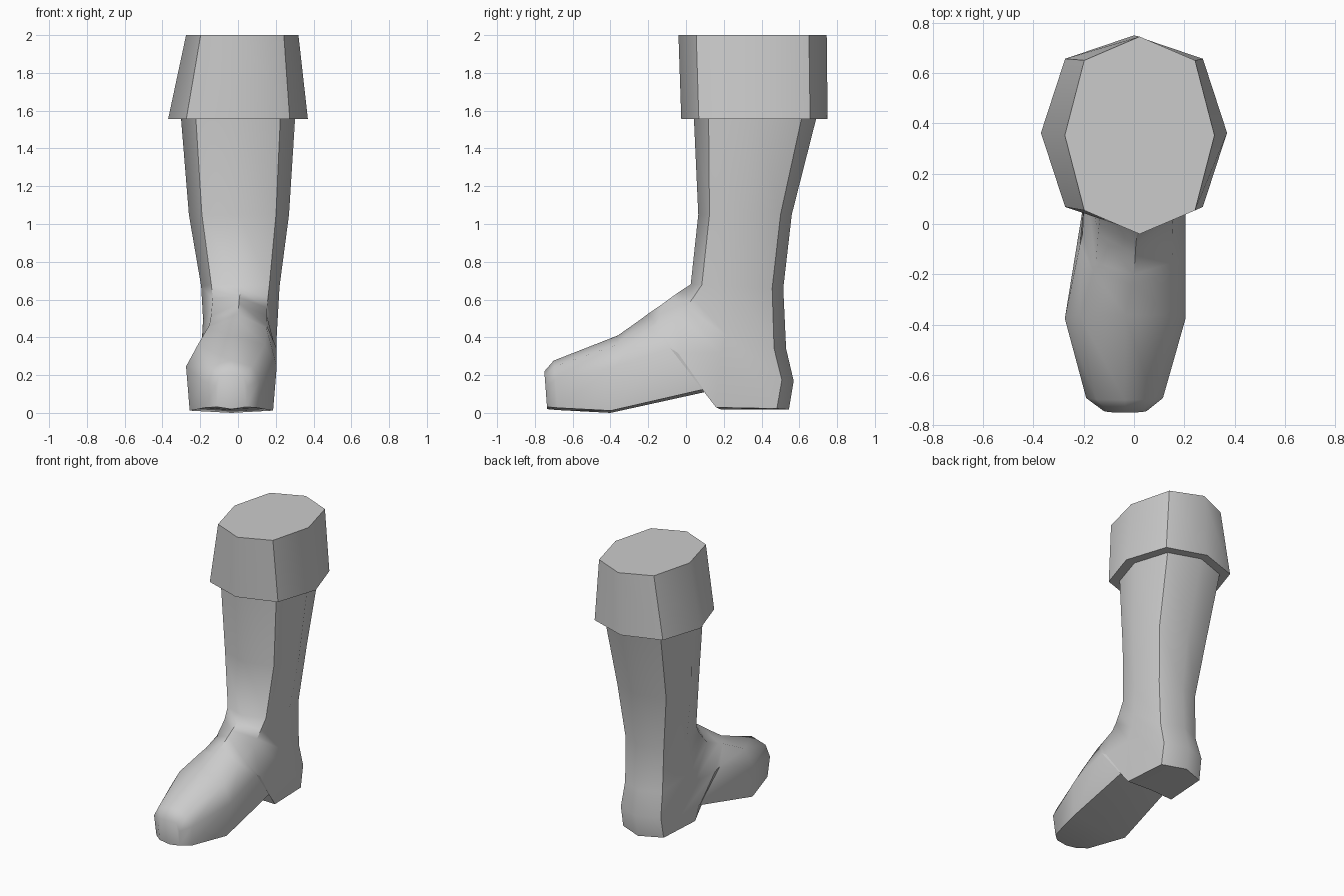
import bpy, bmesh, math

if "Cube" in bpy.data.objects:
    bpy.data.objects.remove(bpy.data.objects["Cube"])


def ring(bm, front, back, xmin, xmax, foot=0.0):
    """Eight-sided section from a front/top point to a back/bottom point (y, z).
    foot = 0 is a plain octagon, foot = 1 has a broad flat sole."""
    cx, hw = (xmin + xmax) / 2, (xmax - xmin) / 2
    (fy, fz), (by, bz) = front, back

    def at(t):
        return fy + (by - fy) * t, fz + (bz - fz) * t

    upper = at(0.12)
    mid = at(0.5 - 0.1 * foot)
    low = (at(0.88 + 0.06 * foot)[0], bz + 0.012 * foot)
    side = [(0.74, upper), (1.0, mid), (0.74 + 0.18 * foot, low)]
    pts = [(cx, *front)]
    pts += [(cx + hw * k, *p) for k, p in side]
    pts += [(cx, *back)]
    pts += [(cx - hw * k, *p) for k, p in reversed(side)]
    return [bm.verts.new(p) for p in pts]


def loft(name, sections):
    bm = bmesh.new()
    rings = [ring(bm, *s) for s in sections]
    for a, b in zip(rings, rings[1:]):
        for i in range(8):
            j = (i + 1) % 8
            bm.faces.new((a[i], a[j], b[j], b[i]))
    bm.faces.new(rings[0])
    bm.faces.new(rings[-1])
    bmesh.ops.recalc_face_normals(bm, faces=bm.faces[:])
    mesh = bpy.data.meshes.new(name)
    bm.to_mesh(mesh)
    bm.free()
    obj = bpy.data.objects.new(name, mesh)
    bpy.context.collection.objects.link(obj)
    bpy.ops.object.select_all(action='DESELECT')
    obj.select_set(True)
    bpy.context.view_layer.objects.active = obj
    bpy.ops.object.shade_smooth_by_angle(angle=math.radians(50))
    return obj


# Leg, heel and foot: sections run down the shaft and fan round to the toe
loft("boot_body", [
    ((0.04, 1.60), (0.70, 1.60), -0.305, 0.305),
    ((0.065, 1.05), (0.56, 1.05), -0.26, 0.27),
    ((0.025, 0.68), (0.515, 0.66), -0.195, 0.22),
    ((-0.03, 0.645), (0.53, 0.34), -0.185, 0.21, 0.1),
    ((-0.08, 0.61), (0.57, 0.17), -0.19, 0.205, 0.4),
    ((-0.12, 0.58), (0.545, 0.018), -0.195, 0.205, 0.4),
    ((-0.20, 0.525), (0.185, 0.018), -0.205, 0.205, 0.9),
    ((-0.24, 0.495), (0.145, 0.12), -0.215, 0.205, 0.9),
    ((-0.36, 0.41), (-0.40, 0.0), -0.275, 0.205, 1.0),
    ((-0.70, 0.277), (-0.68, 0.015), -0.19, 0.115, 1.0),
    ((-0.75, 0.22), (-0.735, 0.02), -0.12, 0.05, 1.0),
])

# Flared cuff around the top
loft("cuff", [
    ((-0.04, 2.0), (0.745, 2.0), -0.275, 0.32),
    ((-0.025, 1.555), (0.75, 1.555), -0.37, 0.37),
])
